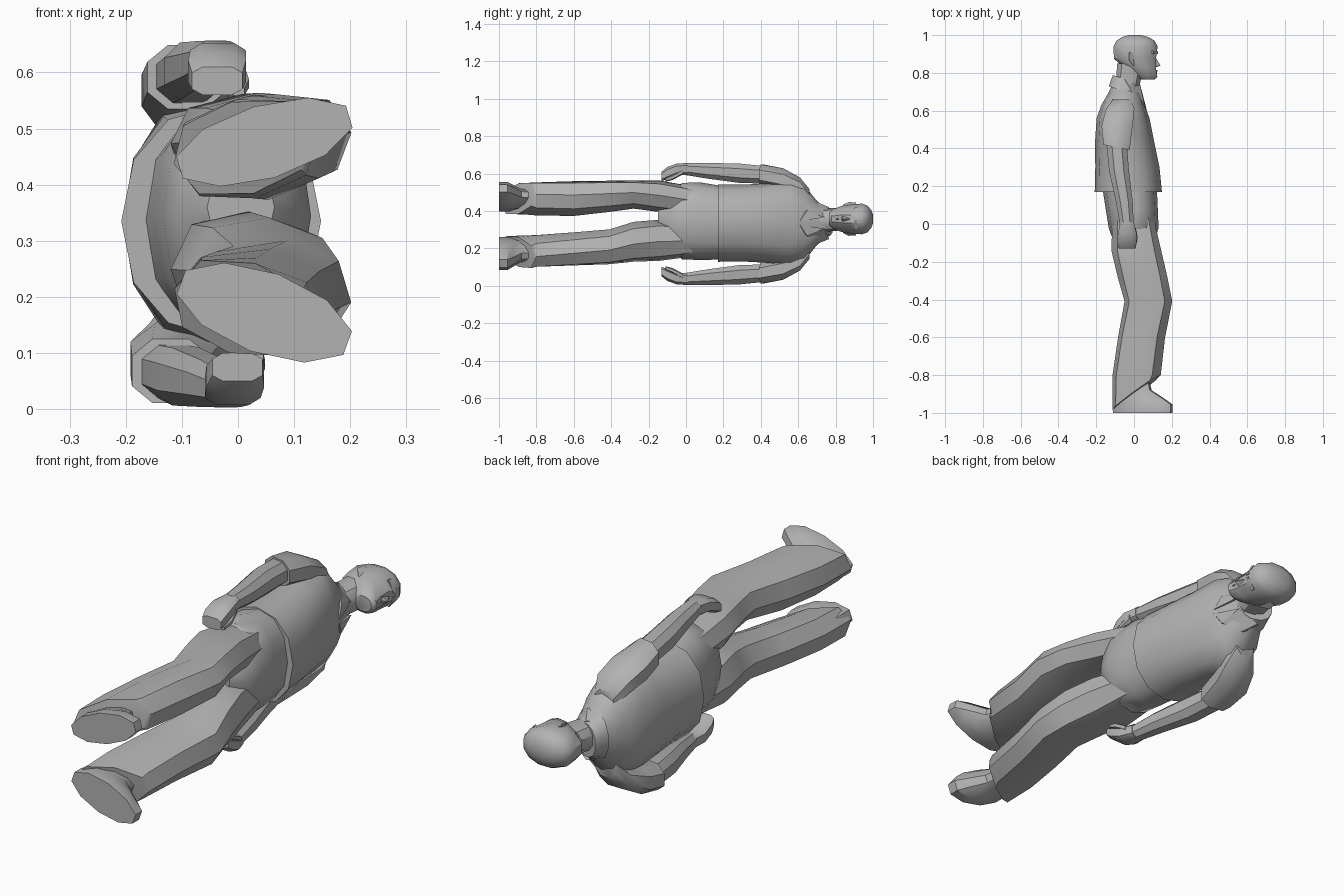
import bpy, bmesh, math
from mathutils import Vector

default_cube = bpy.data.objects.get("Cube")
if default_cube:
    bpy.data.objects.remove(default_cube, do_unlink=True)

MIDLINE = .335      # the figure lies on its side, so its width runs along z

# Single clay grey for the whole figure
clay = bpy.data.materials.new("clay grey")
clay.use_nodes = True
grey = (.45, .45, .45, 1)
clay.diffuse_color = grey
clay.node_tree.nodes["Principled BSDF"].inputs["Base Color"].default_value = grey


def finish(name, bm, crease=38):
    """Turn a bmesh into a shaded object."""
    bmesh.ops.recalc_face_normals(bm, faces=bm.faces)
    mesh = bpy.data.meshes.new(name)
    bm.to_mesh(mesh)
    bm.free()
    mesh.materials.append(clay)
    obj = bpy.data.objects.new(name, mesh)
    bpy.context.collection.objects.link(obj)
    bpy.ops.object.select_all(action='DESELECT')
    obj.select_set(True)
    bpy.context.view_layer.objects.active = obj
    bpy.ops.object.shade_smooth_by_angle(angle=math.radians(crease))
    return obj


def loft(name, rings, sides=10, start_turn=0, end_turn=0, squareness=.85, phase=.5):
    """Skin oval rings (y, x, z, depth, width, optional slant) along the body."""
    bm = bmesh.new()
    loops = []
    for index, (y, x, z, depth, width, *slant) in enumerate(rings):
        lean = slant[0] if slant else 0
        turn = start_turn + (end_turn - start_turn) * index / (len(rings) - 1)
        loop = []
        for step in range(sides):
            angle = math.tau * (step + phase) / sides
            # rounding keeps the cardinal corners exactly on their axis
            c, s = round(math.cos(angle), 6), round(math.sin(angle), 6)
            dx = math.copysign(abs(c) ** squareness, c) * depth
            dz = math.copysign(abs(s) ** squareness, s) * width
            across = dx * math.cos(turn) - dz * math.sin(turn)
            up = dx * math.sin(turn) + dz * math.cos(turn)
            loop.append(bm.verts.new((x + across, y + lean * dx, z + up)))
        loops.append(loop)
    for first, second in zip(loops, loops[1:]):
        for i in range(sides):
            j = (i + 1) % sides
            bm.faces.new((first[i], first[j], second[j], second[i]))
    bm.faces.new(loops[0])
    bm.faces.new(loops[-1])
    return finish(name, bm)


def hull(name, points):
    """Faceted solid wrapped round a few corner points."""
    bm = bmesh.new()
    for point in points:
        bm.verts.new(point)
    result = bmesh.ops.convex_hull(bm, input=bm.verts)
    loose = [v for v in result["geom_interior"] if isinstance(v, bmesh.types.BMVert)]
    bmesh.ops.delete(bm, geom=loose, context='VERTS')
    return finish(name, bm, 25)


# Shirt body with a loose hem and a gently ridged front
loft("shirt", [
    (.17, -.03, MIDLINE, .178, .207),
    (.30, -.035, MIDLINE, .17, .205),
    (.44, -.05, MIDLINE, .156, .213),
    (.56, -.058, MIDLINE, .14, .225),
    (.63, -.058, MIDLINE, .115, .205),
    (.69, -.05, MIDLINE, .088, .13),
    (.74, -.045, MIDLINE, .068, .08),
], sides=12, squareness=.92, phase=0)

# Hips of the trousers, narrowing to a low crotch
loft("trouser_hips", [
    (.21, -.025, MIDLINE, .145, .195),
    (.08, -.012, MIDLINE + .01, .138, .207),
    (-.02, -.002, MIDLINE + .01, .132, .205),
    (-.09, .0, MIDLINE + .015, .11, .14),
    (-.15, .005, MIDLINE + .025, .06, .06),
], sides=12, squareness=.9, phase=0)

# Legs as (z centre, half width) down from hip to hem; feet splay outward
LEGS = (
    ("left", .29, .476, .066, [(.445, .075), (.478, .084), (.488, .076), (.478, .084),
                               (.466, .094), (.464, .09), (.466, .084)]),
    ("right", -.35, .172, .073, [(.24, .075), (.243, .11), (.235, .107), (.208, .094),
                                 (.197, .09), (.186, .086), (.18, .083)]),
)
for label, splay, foot_z, foot_width, widths in LEGS:
    profile = ((.1, -.012, .1), (-.14, .012, .132), (-.28, .045, .132), (-.41, .076, .127),
               (-.60, .04, .126), (-.80, .014, .13), (-.895, .008, .126))
    leg = []
    for (y, x, depth), (z, width) in zip(profile, widths):
        leg.append((y, x, z, depth, width, .72 if y < -.85 else 0))
    loft(label + "_trouser_leg", leg, sides=8, end_turn=splay * .8, squareness=.85, phase=0)

    # Shoe: sole, toe slope and ankle share one turned axis
    shoe = []
    for y, shift, length, width in ((-1, 0, .166, 1), (-.955, 0, .166, 1),
                                    (-.925, -.02, .142, .88), (-.88, -.052, .1, .77),
                                    (-.79, -.06, .085, .7)):
        shoe.append((y, .047 + shift * math.cos(splay),
                     foot_z + shift * math.sin(splay), length, width * foot_width))
    loft(label + "_shoe", shoe, start_turn=splay, end_turn=splay, squareness=1)

# Arms, mirrored across the midline; the right one swings forward at the hand
for label, side, swing in (("left", 1, .01), ("right", -1, .13)):

    def arm(part, rings, **options):
        placed = []
        for y, x, out, depth, width, *slant in rings:
            shift = swing * (.17 - min(y, .4)) * min(1, max(0, (.7 - y) * 4))
            placed.append((y, x + shift, MIDLINE - .005 + side * out, depth, width, *slant))
        loft(label + "_" + part, placed, **options)

    arm("sleeve", [
        (.66, -.064, .14, .05, .05),
        (.61, -.072, .2, .08, .052),
        (.52, -.088, .238, .088, .064),
        (.405, -.09, .262, .074, .061, -.2),
    ], sides=8)
    arm("forearm", [
        (.43, -.09, .262, .058, .05),
        (.28, -.078, .272, .056, .055),
        (.12, -.052, .284, .048, .045),
        (0, -.04, .294, .039, .035),
    ], sides=8)
    arm("hand", [
        (.01, -.038, .294, .038, .034),
        (-.05, -.038, .292, .052, .032),
        (-.10, -.04, .272, .054, .034),
        (-.13, -.04, .255, .047, .026),
    ], sides=8, squareness=.6)
    arm("thumb", [
        (-.02, -.008, .278, .018, .015),
        (-.07, .004, .25, .015, .014),
        (-.11, -.002, .236, .012, .01),
    ], sides=6)

# Neck and head
HEAD = MIDLINE + .022
loft("neck", [
    (.70, -.04, MIDLINE + .01, .066, .066),
    (.76, -.03, HEAD - .005, .068, .062),
    (.85, -.016, HEAD, .076, .06),
])
loft("head", [
    (.765, .072, HEAD, .04, .034),
    (.79, .05, HEAD, .076, .054, -.15),
    (.835, .02, HEAD, .1, .072, -.15),
    (.875, .005, HEAD, .115, .079),
    (.94, .008, HEAD, .121, .085),
    (.97, .008, HEAD, .105, .074),
    (.99, .006, HEAD, .072, .05),
    (1, .004, HEAD, .034, .024),
], sides=12, squareness=.95)

# Facial features and ears
hull("nose", [(.105, .9, HEAD), (.14, .838, HEAD), (.1, .825, HEAD),
              (.11, .835, HEAD + .02), (.11, .835, HEAD - .02)])
hull("lips", [(.09, .815, HEAD + .026), (.09, .815, HEAD - .026), (.125, .815, HEAD),
              (.09, .79, HEAD + .02), (.09, .79, HEAD - .02), (.12, .795, HEAD)])
for label, side in (("left", 1), ("right", -1)):
    hull(label + "_brow", [(.128, .9, HEAD + side * .006), (.128, .914, HEAD + side * .006),
                           (.1, .9, HEAD + side * .06), (.1, .918, HEAD + side * .06),
                           (.06, .91, HEAD + side * .04)])
    hull(label + "_ear", [(.012, .9, HEAD + side * .07), (.012, .84, HEAD + side * .062),
                          (-.025, .91, HEAD + side * .088), (-.028, .87, HEAD + side * .09),
                          (-.005, .838, HEAD + side * .075), (-.02, .86, HEAD + side * .06)])
    # Collar flap: a thin folded plate running down from the neck
    flap = [Vector((.032, .74, MIDLINE + side * .03)), Vector((-.05, .765, MIDLINE + side * .085)),
            Vector((-.015, .705, MIDLINE + side * .11)), Vector((.052, .645, MIDLINE + side * .065)),
            Vector((.066, .61, MIDLINE + side * .01))]
    hull(label + "_collar_flap", flap + [p - Vector((.012, .008, 0)) for p in flap])

# Collar band, lower at the throat
loft("collar_band", [
    (.70, -.05, MIDLINE + .005, .086, .105, -.35),
    (.745, -.046, MIDLINE + .005, .075, .084, -.35),
    (.765, -.043, MIDLINE + .005, .07, .074, -.35),
], sides=12)
